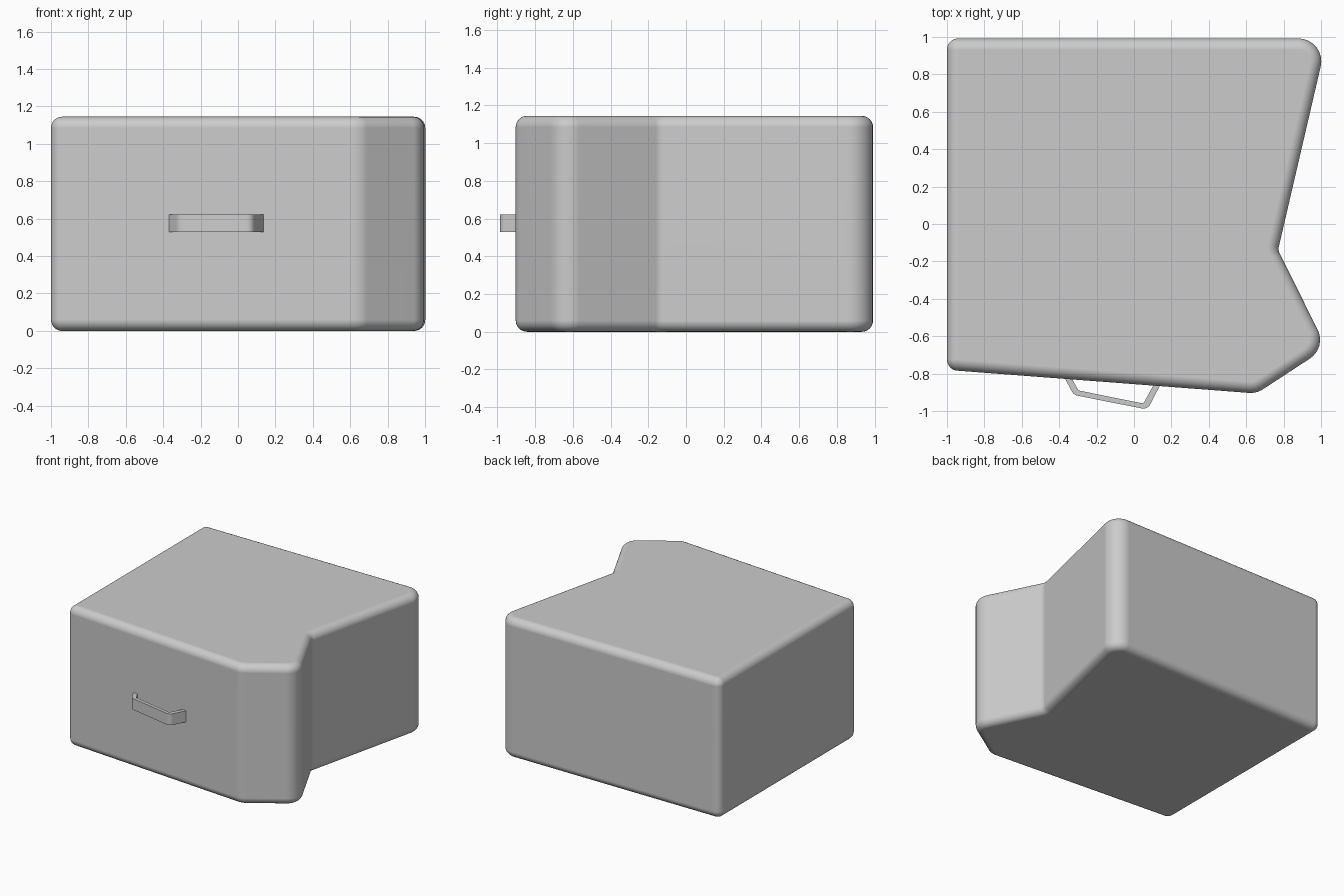
import bpy, bmesh, math
from mathutils import Vector

if "Cube" in bpy.data.objects:
    bpy.data.objects.remove(bpy.data.objects["Cube"])


def rounded(corners, inset=0.0, steps=8):
    """Fillet a counter-clockwise outline of (x, y, radius), then inset it."""
    pts = []
    n = len(corners)
    for i, (x, y, r) in enumerate(corners):
        p = Vector((x, y))
        a = (p - Vector(corners[i - 1][:2])).normalized()
        b = (Vector(corners[(i + 1) % n][:2]) - p).normalized()
        turn = math.atan2(a.x * b.y - a.y * b.x, a.dot(b))
        s = 1 if turn > 0 else -1
        na = Vector((a.y, -a.x))  # outward normal of incoming edge
        centre = p - a * (r * math.tan(abs(turn) / 2)) - na * (s * r)
        start = math.atan2(na.y, na.x)
        for k in range(steps + 1):
            t = start + turn * k / steps
            pts.append(centre + Vector((math.cos(t), math.sin(t))) * (s * r - inset))
    return pts


def loft(name, corners, levels):
    """Stack outlines at (inset, z) levels and cap both ends."""
    bm = bmesh.new()
    rings = [[bm.verts.new((p.x, p.y, z)) for p in rounded(corners, d)]
             for d, z in levels]
    n = len(rings[0])
    for lo, hi in zip(rings, rings[1:]):
        for i in range(n):
            j = (i + 1) % n
            bm.faces.new((lo[i], lo[j], hi[j], hi[i]))
    bm.faces.new(rings[0][::-1])
    bm.faces.new(rings[-1])
    bmesh.ops.remove_doubles(bm, verts=bm.verts, dist=0.0002)
    bmesh.ops.recalc_face_normals(bm, faces=bm.faces)
    mesh = bpy.data.meshes.new(name)
    bm.to_mesh(mesh)
    bm.free()
    obj = bpy.data.objects.new(name, mesh)
    bpy.context.collection.objects.link(obj)
    bpy.ops.object.select_all(action='DESELECT')
    obj.select_set(True)
    bpy.context.view_layer.objects.active = obj
    bpy.ops.object.shade_smooth_by_angle(angle=math.radians(35))
    wn = obj.modifiers.new("even_shading", 'WEIGHTED_NORMAL')
    wn.keep_sharp = True
    return obj


# cabinet body: irregular footprint with rolled top and bottom edges
H, R, N = 1.145, 0.06, 8
arc = [(R * (1 - math.sin(k * math.pi / 2 / N)), R * (1 - math.cos(k * math.pi / 2 / N)))
       for k in range(N + 1)]
levels = [(d, z) for d, z in arc][::1]
levels += [(d, H - z) for d, z in reversed(arc)]
half = [(R * (1 - math.sin(t)), R * (1 - math.cos(t)))
        for t in (k * math.pi / 2 / N for k in range(N + 1))]
levels = [(d, z) for d, z in half] + [(d, H - z) for d, z in reversed(half)]
body = [(-1, -0.78, 0.0601), (0.655, -0.906, 0.12), (1.03, -0.661, 0.12),
        (0.77, -0.14, 0.06), (1.033, 0.992, 0.122), (-1, 0.992, 0.0601)]
loft("cabinet_body", body, levels)

# drawer handle: bent flat strap on the front
strap = [(-0.371, -0.823, 0), (-0.322, -0.914, 0.045), (0.072, -0.992, 0.04),
         (0.14, -0.862, 0), (0.104, -0.862, 0), (0.05, -0.96, 0.012),
         (-0.297, -0.89, 0.012), (-0.334, -0.823, 0)]
loft("drawer_handle", strap, [(0, 0.53), (0, 0.622)])
